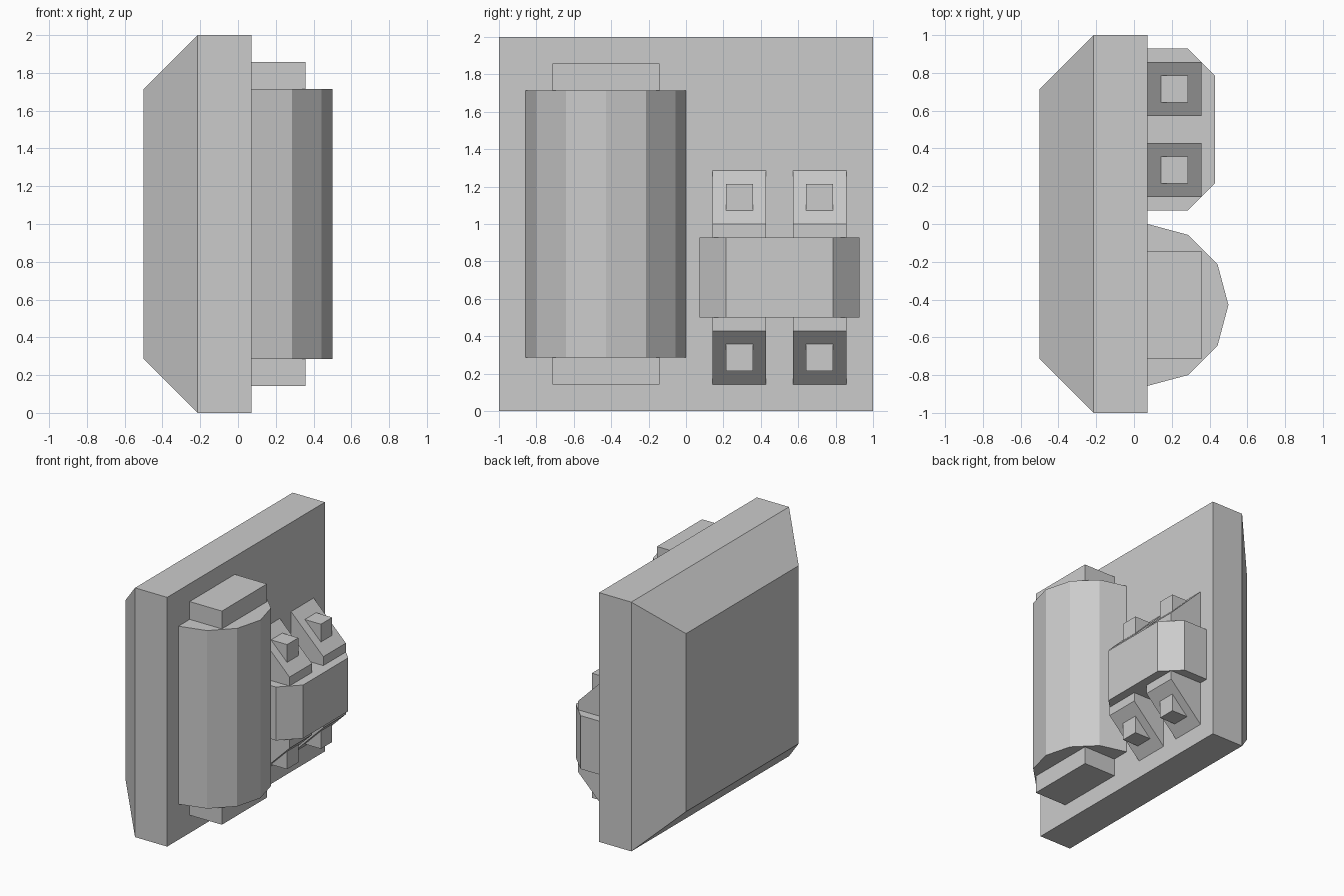
import bpy, bmesh, math

if "Cube" in bpy.data.objects:
    bpy.data.objects.remove(bpy.data.objects["Cube"])

U = 1 / 14  # the model sits on a regular grid of this step


def finish(name, bm):
    bmesh.ops.recalc_face_normals(bm, faces=bm.faces)
    me = bpy.data.meshes.new(name)
    bm.to_mesh(me)
    bm.free()
    ob = bpy.data.objects.new(name, me)
    bpy.context.collection.objects.link(ob)
    return ob


def loft(name, lower, upper):
    """Closed solid between two matching rings of points."""
    bm = bmesh.new()
    a = [bm.verts.new(p) for p in lower]
    b = [bm.verts.new(p) for p in upper]
    n = len(a)
    bm.faces.new(a)
    bm.faces.new(b[::-1])
    for i in range(n):
        j = (i + 1) % n
        bm.faces.new((a[i], a[j], b[j], b[i]))
    return finish(name, bm)


def prism_z(name, xy, z0, z1):
    return loft(name, [(x, y, z0) for x, y in xy], [(x, y, z1) for x, y in xy])


def prism_y(name, xz, y0, y1):
    return loft(name, [(x, y0, z) for x, z in xz], [(x, y1, z) for x, z in xz])


def box(name, x0, x1, y0, y1, z0, z1):
    return prism_z(name, [(x0, y0), (x1, y0), (x1, y1), (x0, y1)], z0, z1)


def square(x, r):
    return [(x, sy * r, 1 + sz * r) for sy, sz in ((-1, -1), (1, -1), (1, 1), (-1, 1))]


# Wall plate with a tapered back
face = U
box("plate", -3 * U, face, -1, 1, 0, 2)
loft("plate_back", square(-3 * U, 1), square(-7 * U, 10 * U))

# Half-round tank with a rectangular core sticking out at both ends
r = 6 * U
arc = [(face + r * math.sin(math.radians(a)), -r + r * math.cos(math.radians(a)))
       for a in range(0, 181, 30)]
prism_z("tank", arc, 4 * U, 24 * U)
box("tank_core", face, 5 * U, -10 * U, -2 * U, 2 * U, 26 * U)

# Chamfered clamp block
prism_z("clamp", [(face, U), (4 * U, U), (6 * U, 3 * U), (6 * U, 11 * U),
                  (4 * U, 13 * U), (face, 13 * U)], 7 * U, 13 * U)

# Two ribs with sloped ends, each carrying an upper and a lower stud
rib = [(face, 2 * U), (5 * U, 6 * U), (5 * U, 14 * U), (face, 18 * U)]
for side, y in (("inner", 4 * U), ("outer", 10 * U)):
    prism_y("rib_" + side, rib, y - 2 * U, y + 2 * U)
    for level, z in (("lower", 4 * U), ("upper", 16 * U)):
        box(f"stud_{side}_{level}", 2 * U, 4 * U, y - U, y + U, z - U, z + U)

# Flat square panel on the plate
bm = bmesh.new()
c, h = 23.05 * U, 4.5 * U
bm.faces.new([bm.verts.new((face + 0.002, 7 * U + sy * h, c + sz * h))
              for sy, sz in ((-1, -1), (1, -1), (1, 1), (-1, 1))])
finish("panel", bm)
